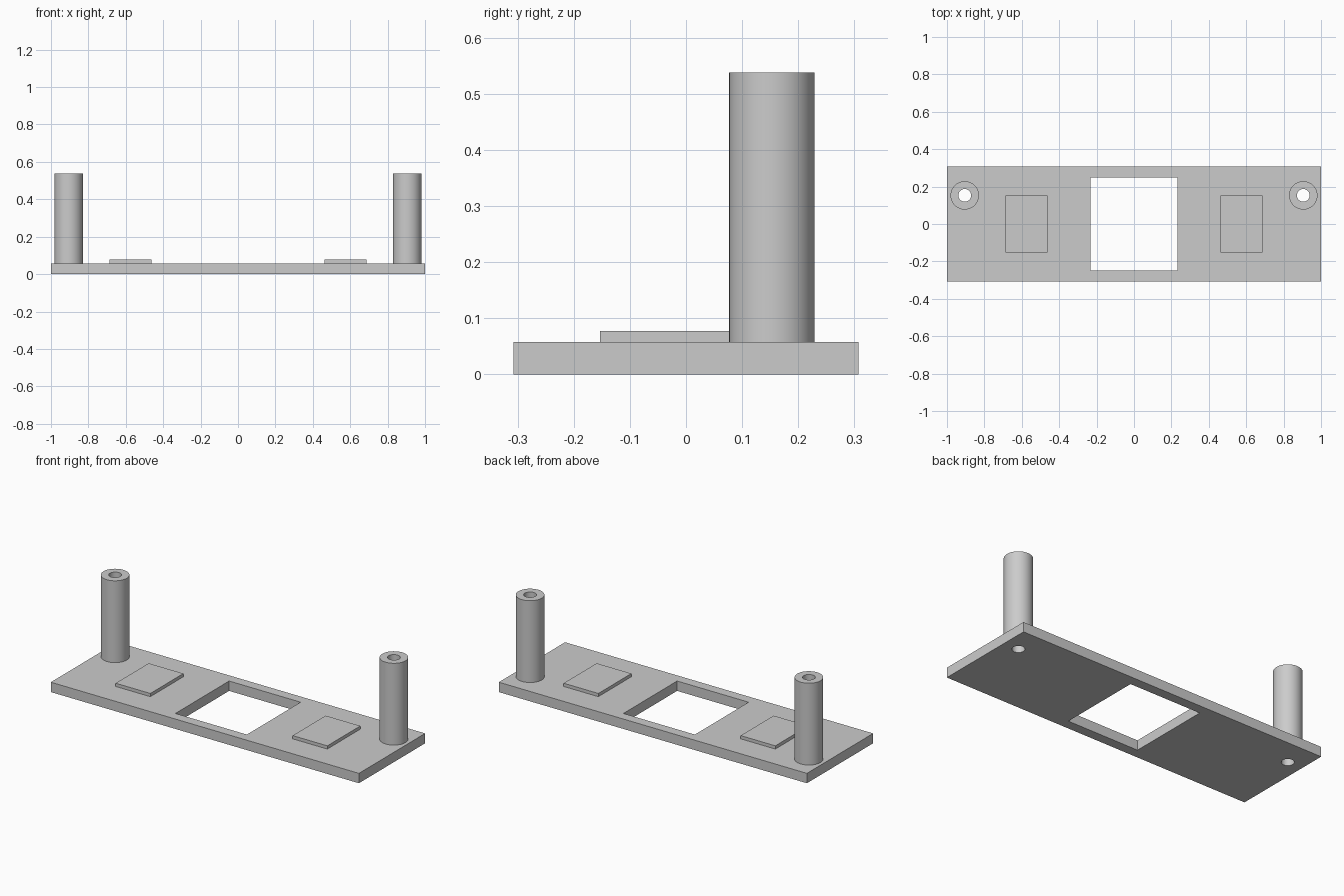
import bpy
import bmesh
from math import radians
from mathutils import Matrix, Vector

if "Cube" in bpy.data.objects:
    bpy.data.objects.remove(bpy.data.objects["Cube"], do_unlink=True)

PLATE_TOP = 0.058
POST_TOP = 0.538
POST_X, POST_Y = 0.905, 0.153
POST_R, HOLE_R = 0.076, 0.034
SIDES = 48

grey = bpy.data.materials.new("plain grey")
grey.use_nodes = True
grey.diffuse_color = (0.6, 0.6, 0.6, 1)
grey.node_tree.nodes["Principled BSDF"].inputs["Base Color"].default_value = grey.diffuse_color


def add_object(name, bm):
    mesh = bpy.data.meshes.new(name)
    bmesh.ops.recalc_face_normals(bm, faces=bm.faces)
    bm.to_mesh(mesh)
    bm.free()
    mesh.materials.append(grey)
    obj = bpy.data.objects.new(name, mesh)
    bpy.context.collection.objects.link(obj)
    return obj


def box(name, low, high):
    low, high = Vector(low), Vector(high)
    bm = bmesh.new()
    place = Matrix.Translation((low + high) / 2) @ Matrix.Diagonal((high - low).to_4d())
    bmesh.ops.create_cube(bm, size=1, matrix=place)
    return add_object(name, bm)


def cylinder(name, x, y, radius, low, high):
    bm = bmesh.new()
    bmesh.ops.create_cone(bm, cap_ends=True, segments=SIDES, radius1=radius, radius2=radius,
                          depth=high - low, matrix=Matrix.Translation((x, y, (low + high) / 2)))
    return add_object(name, bm)


def activate(obj):
    bpy.ops.object.select_all(action="DESELECT")
    obj.select_set(True)
    bpy.context.view_layer.objects.active = obj


def cut(obj, cutter):
    cutter.hide_render = True
    activate(obj)
    mod = obj.modifiers.new("cut", "BOOLEAN")
    mod.operation, mod.solver, mod.object = "DIFFERENCE", "EXACT", cutter
    bpy.ops.object.modifier_apply(modifier=mod.name)
    bpy.data.objects.remove(cutter, do_unlink=True)


# Base plate with its square window
plate = box("base_plate", (-1, -0.307, 0), (1, 0.307, PLATE_TOP))
cut(plate, box("window_cutter", (-0.232, -0.249, -0.1), (0.232, 0.249, 0.2)))

for side, s in (("left", 1), ("right", -1)):
    # Hollow post, its bore running on through the plate
    x = s * POST_X
    post = cylinder(side + "_post", x, POST_Y, POST_R, PLATE_TOP, POST_TOP)
    for part in (plate, post):
        cut(part, cylinder("bore_cutter", x, POST_Y, HOLE_R, -0.1, POST_TOP + 0.1))
    activate(post)
    bpy.ops.object.shade_smooth_by_angle(angle=radians(30))

    # Raised pad
    near, far = sorted((s * 0.462, s * 0.687))
    box(side + "_pad", (near, -0.153, PLATE_TOP), (far, 0.153, 0.077))

activate(plate)
bpy.ops.object.shade_smooth_by_angle(angle=radians(30))
